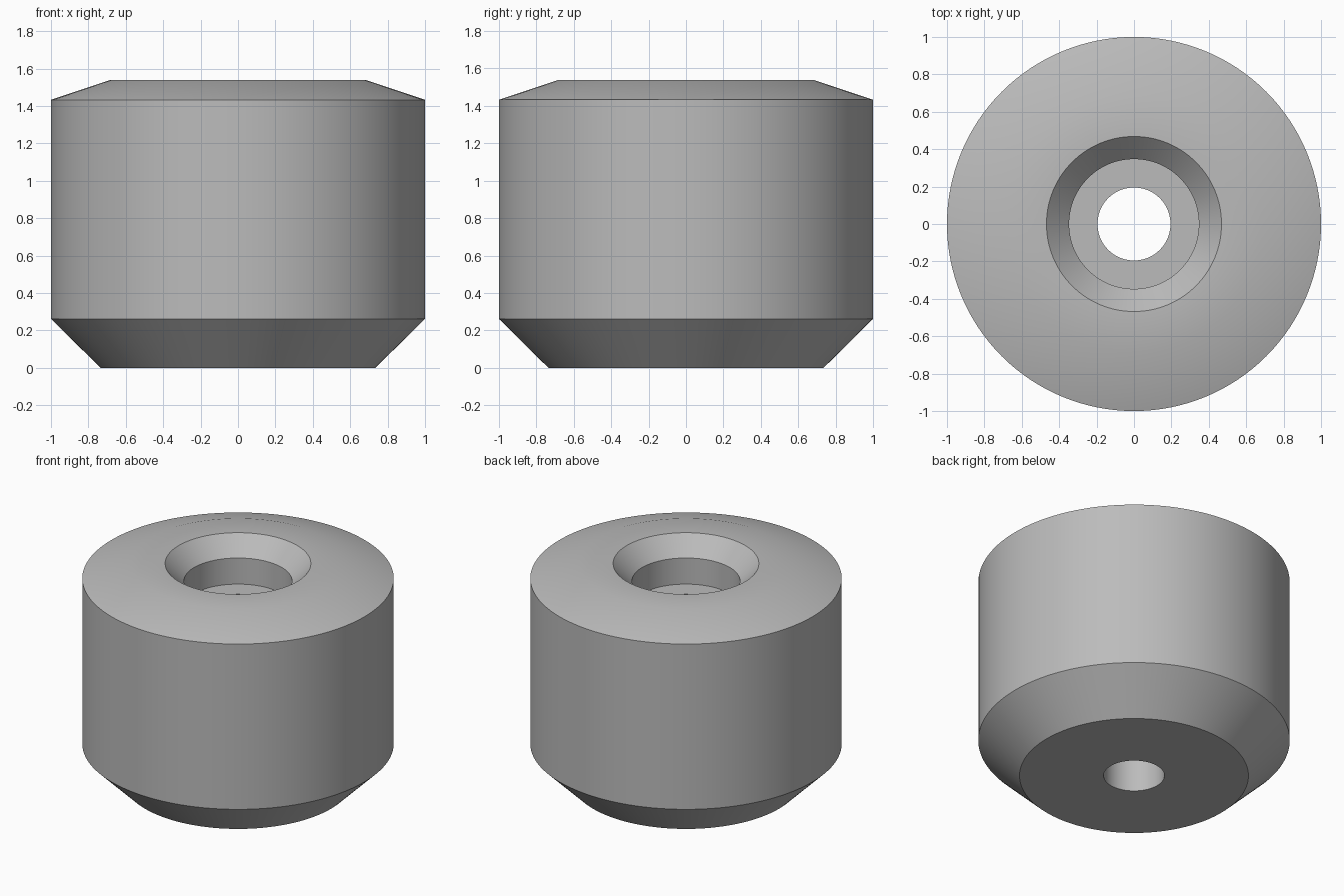
import bpy, bmesh, math
from mathutils import Matrix

if "Cube" in bpy.data.objects:
    bpy.data.objects.remove(bpy.data.objects["Cube"])

SEGMENTS = 128

# Closed half-profile (radius, height): chamfered body, countersink, counterbore, through hole
profile = [
    (0.195, 0.0), (0.735, 0.0), (1.0, 0.262), (1.0, 1.433), (0.685, 1.538),
    (0.468, 1.538), (0.347, 1.415), (0.347, 1.23), (0.195, 1.23),
]

# Revolve the profile around z
bm = bmesh.new()
verts = [bm.verts.new((r, 0, z)) for r, z in profile]
edges = [bm.edges.new((verts[i], verts[(i + 1) % len(verts)])) for i in range(len(verts))]
bmesh.ops.spin(bm, geom=verts + edges, cent=(0, 0, 0), axis=(0, 0, 1),
               angle=math.tau, steps=SEGMENTS, use_duplicate=False)
bmesh.ops.remove_doubles(bm, verts=bm.verts, dist=1e-4)
bmesh.ops.recalc_face_normals(bm, faces=bm.faces)

mesh = bpy.data.meshes.new("bushing")
bm.to_mesh(mesh)
bm.free()
bushing = bpy.data.objects.new("bushing", mesh)
bpy.context.collection.objects.link(bushing)

# Single grey material
grey = bpy.data.materials.new("plain grey")
grey.diffuse_color = (0.5, 0.5, 0.5, 1)
grey.use_nodes = True
grey.node_tree.nodes["Principled BSDF"].inputs["Base Color"].default_value = grey.diffuse_color
mesh.materials.append(grey)

# Smooth round walls, crisp rims
bpy.context.view_layer.objects.active = bushing
bushing.select_set(True)
bpy.ops.object.shade_smooth_by_angle(angle=math.radians(30))
